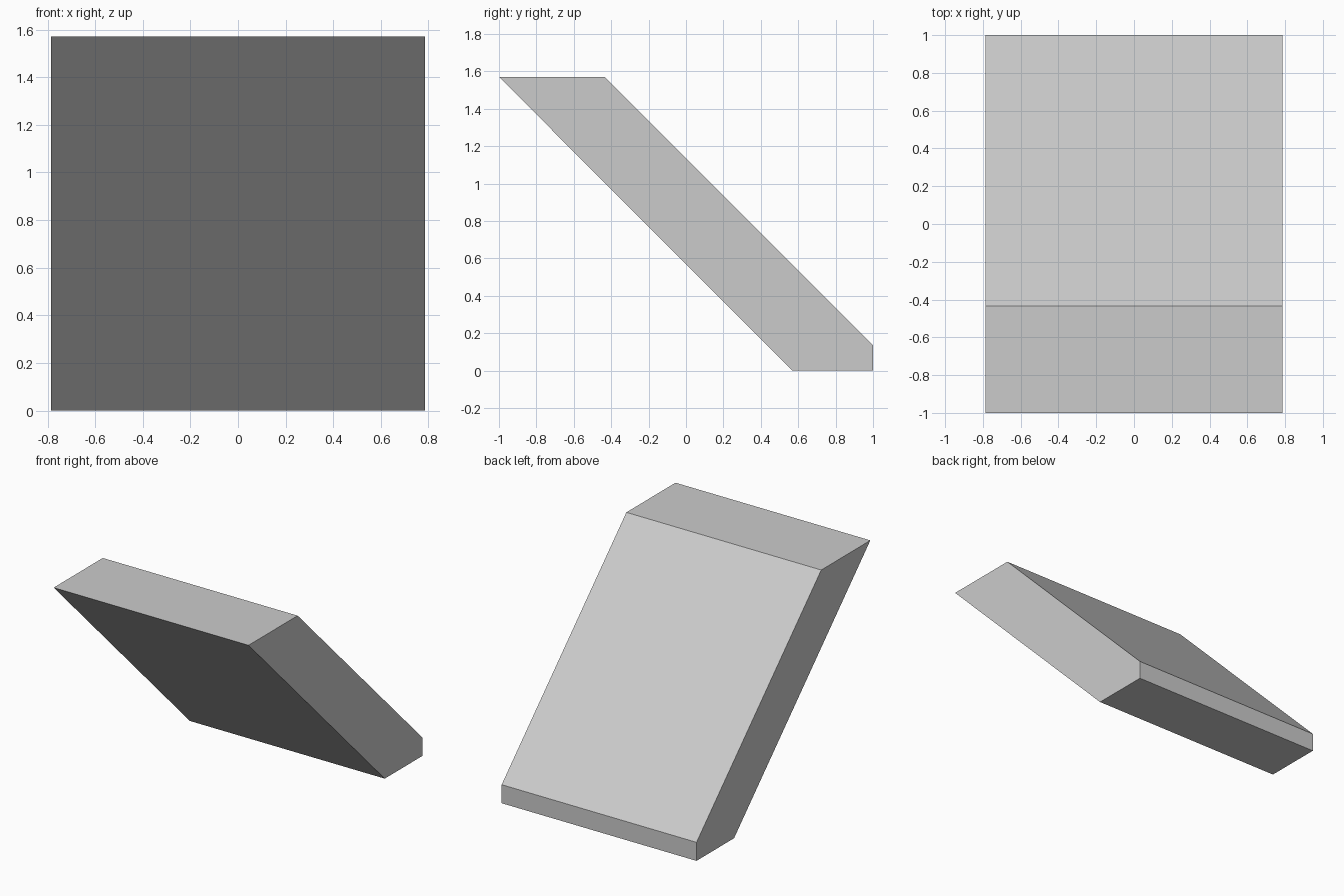
import bpy, bmesh

if "Cube" in bpy.data.objects:
    bpy.data.objects.remove(bpy.data.objects["Cube"])

HALF_WIDTH = 0.785
HEIGHT = 1.57

# Side profile (y, z) of the 45 degree sloping slab
PROFILE = [(-1, HEIGHT), (0.568, 0), (1, 0), (1, 0.135), (-0.435, HEIGHT)]

# Extrude the profile across the width
bm = bmesh.new()
side = bm.faces.new([bm.verts.new((-HALF_WIDTH, y, z)) for y, z in PROFILE])
result = bmesh.ops.extrude_face_region(bm, geom=[side], use_keep_orig=True)
moved = [v for v in result["geom"] if isinstance(v, bmesh.types.BMVert)]
bmesh.ops.translate(bm, verts=moved, vec=(2 * HALF_WIDTH, 0, 0))
bmesh.ops.recalc_face_normals(bm, faces=bm.faces)

mesh = bpy.data.meshes.new("sloped_slab")
bm.to_mesh(mesh)
bm.free()
slab = bpy.data.objects.new("sloped_slab", mesh)
bpy.context.collection.objects.link(slab)
